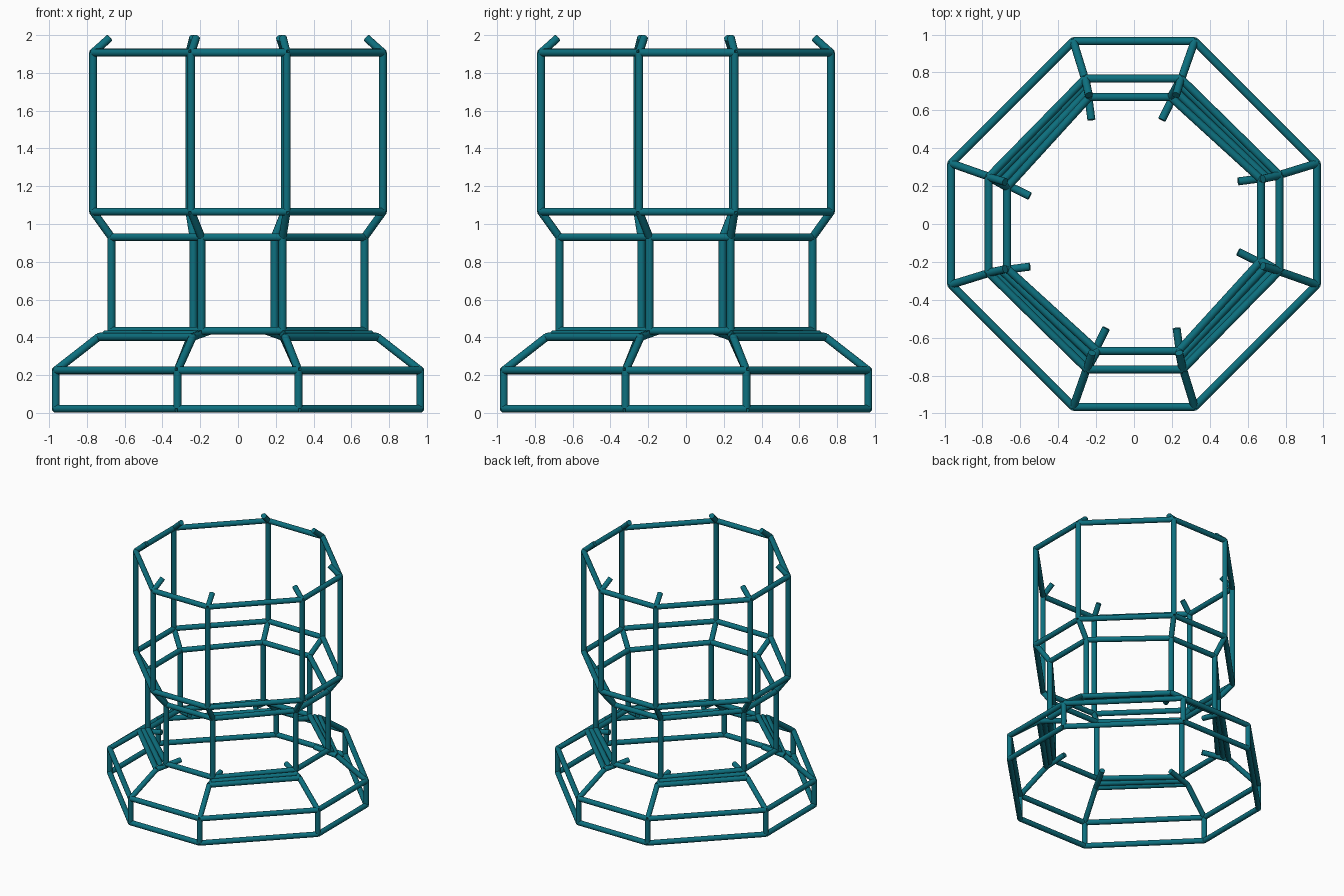
import bpy
import bmesh
from mathutils import Matrix, Vector

cube = bpy.data.objects.get("Cube")
if cube:
    bpy.data.objects.remove(cube, do_unlink=True)

teal = bpy.data.materials.new("teal paint")
teal.use_nodes = True
colour = (0.004, 0.162, 0.212, 1)
teal.diffuse_color = colour
teal.node_tree.nodes["Principled BSDF"].inputs["Base Color"].default_value = colour

RADIUS = 0.021
SIDES = 12


def level(right, left, depth, z):
    """Eight corners: two on the back side, turned round in quarters."""
    corners = []
    for quarter in range(4):
        turn = Matrix.Rotation(quarter * 1.570796, 3, 'Z')
        corners += [turn @ Vector((right, depth, z)), turn @ Vector((-left, depth, z))]
    return corners


def add_bar(bm, a, b):
    """One straight round bar between two points."""
    d = b - a
    place = Matrix.Translation((a + b) / 2) @ d.to_track_quat('Z', 'Y').to_matrix().to_4x4()
    bmesh.ops.create_cone(bm, cap_ends=True, segments=SIDES, radius1=RADIUS,
                          radius2=RADIUS, depth=d.length, matrix=place)


def build(name, pairs):
    bm = bmesh.new()
    for a, b in pairs:
        add_bar(bm, a, b)
    mesh = bpy.data.meshes.new(name)
    bm.to_mesh(mesh)
    bm.free()
    mesh.materials.append(teal)
    obj = bpy.data.objects.new(name, mesh)
    bpy.context.collection.objects.link(obj)
    bpy.ops.object.select_all(action='DESELECT')
    obj.select_set(True)
    bpy.context.view_layer.objects.active = obj
    bpy.ops.object.shade_smooth_by_angle(angle=0.9)


def ring(name, pts):
    build(name, zip(pts, pts[1:] + pts[:1]))


def diagonals(name, pts):
    """Bars on the four slanted sides only."""
    build(name, zip(pts[1::2], pts[2::2] + pts[:1]))


def posts(name, low, high):
    build(name, zip(low, high))


# Corner levels from the ground up
base_low = level(0.32, 0.32, 0.965, 0.022)
base_high = level(0.32, 0.32, 0.965, 0.225)
rib_bend = level(0.24, 0.25, 0.738, 0.402)
shoulder = level(0.215, 0.24, 0.705, 0.415)
neck_low = level(0.194, 0.236, 0.67, 0.435)
neck_high = level(0.194, 0.236, 0.67, 0.93)
drum_low = level(0.248, 0.258, 0.767, 1.065)
drum_high = level(0.248, 0.258, 0.767, 1.907)
inner_tips = level(0.147, 0.225, 0.55, 0.435)
top_tips = level(0.222, 0.238, 0.68, 1.985)

# Horizontal octagonal rings
ring("base_bottom_ring", base_low)
ring("base_top_ring", base_high)
ring("neck_bottom_ring", neck_low)
ring("neck_top_ring", neck_high)
ring("drum_bottom_ring", drum_low)
ring("drum_top_ring", drum_high)

# Extra bars packed beside the neck on the slanted sides
diagonals("outer_shoulder_bars", rib_bend)
diagonals("inner_shoulder_bars", shoulder)

# Bars joining the rings
posts("base_posts", base_low, base_high)
posts("sloping_ribs", base_high, rib_bend)
posts("inward_stubs", rib_bend, inner_tips)
posts("neck_posts", neck_low, neck_high)
posts("flare_struts", neck_high, drum_low)
posts("drum_posts", drum_low, drum_high)
posts("top_stubs", drum_high, top_tips)
